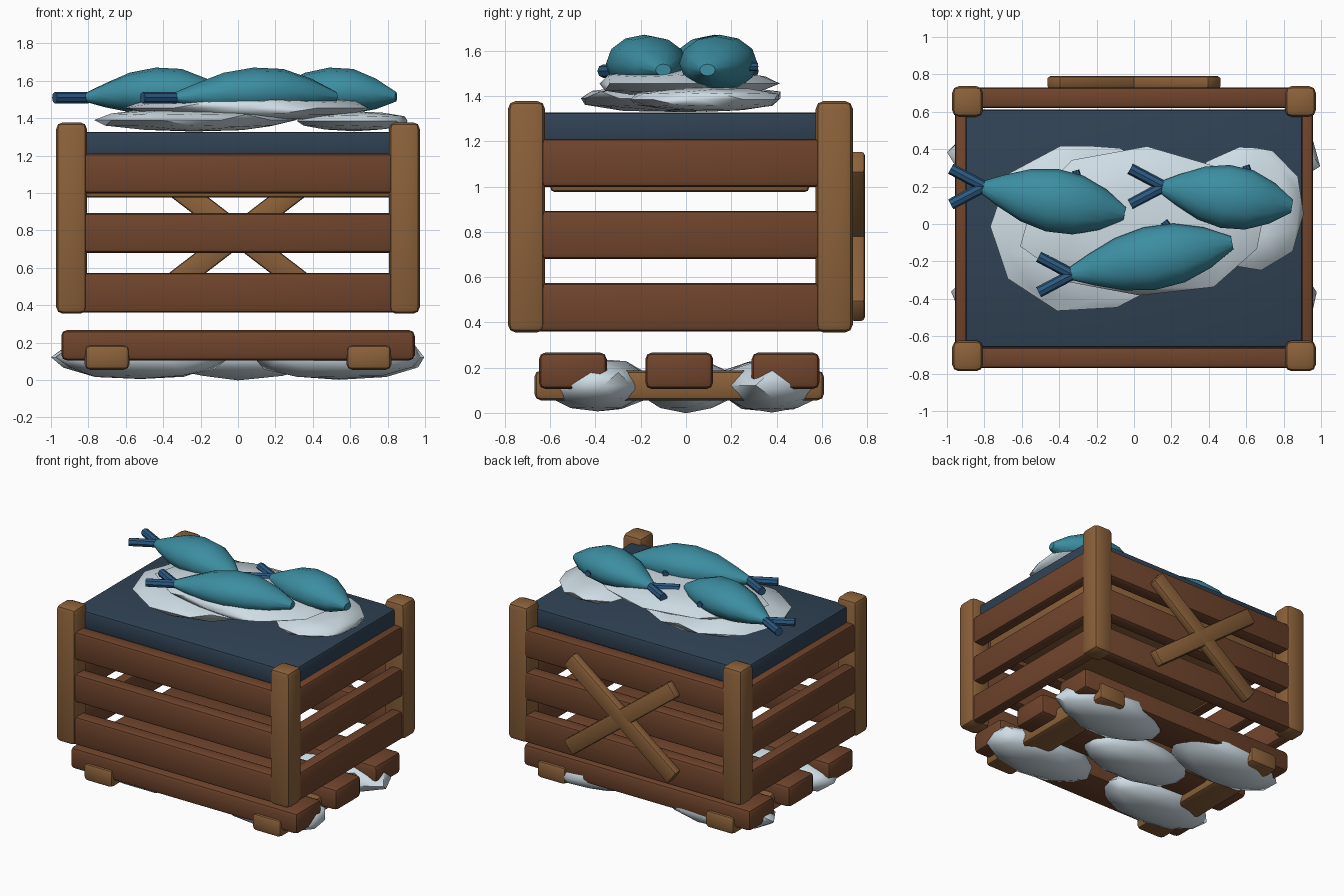
import bpy, bmesh, math, random
from mathutils import Vector, Matrix

if "Cube" in bpy.data.objects:
    bpy.data.objects.remove(bpy.data.objects["Cube"])

random.seed(4)


def mat(name, col):
    m = bpy.data.materials.new(name)
    m.diffuse_color = (*col, 1)
    m.use_nodes = True
    m.node_tree.nodes["Principled BSDF"].inputs["Base Color"].default_value = m.diffuse_color
    return m


SLAT = mat("dark_wood", (0.16, 0.058, 0.025))
POST = mat("light_wood", (0.26, 0.12, 0.042))
NAVY = mat("navy", (0.03, 0.055, 0.09))
ICE = mat("ice", (0.62, 0.72, 0.78))
TEAL = mat("teal", (0.045, 0.27, 0.36))
BLUE = mat("fin_blue", (0.025, 0.1, 0.22))


def add(name, bm, m, angle=40):
    bmesh.ops.recalc_face_normals(bm, faces=bm.faces)
    me = bpy.data.meshes.new(name)
    bm.to_mesh(me)
    bm.free()
    ob = bpy.data.objects.new(name, me)
    bpy.context.collection.objects.link(ob)
    me.materials.append(m)
    bpy.ops.object.select_all(action='DESELECT')
    ob.select_set(True)
    bpy.context.view_layer.objects.active = ob
    bpy.ops.object.shade_smooth_by_angle(angle=math.radians(angle))
    return ob


def board(name, x, y, z, m, bevel=0.022, tilt=0):
    """Rounded board from (min, max) ranges, optionally turned about y."""
    bm = bmesh.new()
    bmesh.ops.create_cube(bm, size=1)
    size = [b - a for a, b in (x, y, z)]
    bmesh.ops.scale(bm, vec=size, verts=bm.verts)
    bmesh.ops.bevel(bm, geom=bm.edges[:], offset=bevel, segments=2, profile=0.5, affect='EDGES')
    mid = Vector([(a + b) / 2 for a, b in (x, y, z)])
    bm.transform(Matrix.Translation(mid) @ Matrix.Rotation(tilt, 4, 'Y'))
    return add(name, bm, m)


def ice(name, c, r, turn=0):
    """Flattened low-poly lump of ice."""
    bm = bmesh.new()
    bmesh.ops.create_icosphere(bm, subdivisions=2, radius=1)
    for v in bm.verts:
        v.co *= random.uniform(0.93, 1.03)
    bm.transform(Matrix.Translation(c) @ Matrix.Diagonal((*r, 1)) @ Matrix.Rotation(turn, 4, 'Z'))
    return add(name, bm, ICE, 50)


def rod(name, a, b, r):
    a, b = Vector(a), Vector(b)
    d = b - a
    bm = bmesh.new()
    bmesh.ops.create_cone(bm, cap_ends=True, segments=8, radius1=r, radius2=r, depth=d.length)
    bm.transform(Matrix.Translation((a + b) / 2) @ d.to_track_quat('Z', 'Y').to_matrix().to_4x4())
    return add(name, bm, BLUE)


def fish(name, tail, nose):
    """Lathed body, forked tail and a small side fin."""
    tail, nose = Vector((*tail, 0)), Vector((*nose, 0))
    d = nose - tail
    side = Vector((-d.y, d.x, 0)).normalized()
    profile = [(0, .025, 1.51), (.15, .085, 1.522), (.32, .142, 1.538), (.5, .17, 1.545),
               (.68, .16, 1.545), (.85, .11, 1.53), (1, .035, 1.515)]
    bm = bmesh.new()
    n = 12
    rings = []
    for t, r, z in profile:
        c = tail + d * t
        rings.append([bm.verts.new(c + side * r * math.cos(k * math.tau / n)
                      + Vector((0, 0, z + 0.74 * r * math.sin(k * math.tau / n)))) for k in range(n)])
    for p, q in zip(rings, rings[1:]):
        for k in range(n):
            bm.faces.new((p[k], p[(k + 1) % n], q[(k + 1) % n], q[k]))
    bm.faces.new(rings[0])
    bm.faces.new(rings[-1])
    add(name + "_body", bm, TEAL, 50)
    root = tail + Vector((0.03, 0, 1.51))
    for s in (-1, 1):
        rod(name + "_tail", root, tail + Vector((-0.15, 0.095 * s, 1.51)), 0.03)
    f = tail + d * 0.66 + Vector((0, 0, 1.53))
    rod(name + "_fin", f + side * 0.12, f + side * 0.18 - d.normalized() * 0.03, 0.02)


# corner posts
for x in (-0.89, 0.89):
    for y in (-0.705, 0.655):
        board("corner_post", (x - .082, x + .082), (y - .082, y + .082), (.355, 1.378), POST, .035)

# slatted walls
for z in (0.36, 0.68, 0.998):
    zr = (z, z + .213)
    for y in (-0.77, 0.62):
        board("long_slat", (-.86, .86), (y, y + .11), zr, SLAT)
    for x in (-0.957, 0.867):
        board("short_slat", (x, x + .09), (-.68, .63), zr, SLAT)

# inner shelf and dark liner
board("inner_shelf", (-.84, .84), (-.6, .545), (.975, 1.2), POST)
board("liner", (-.9, .9), (-.66, .612), (1.19, 1.327), NAVY, .015)

# crossed brace on the back
for s in (-1, 1):
    board("back_brace", (-.545, .545), (.725, .79), (.72, .84), POST, .015, s * math.radians(37.5))

# pallet
for y in (-0.65, -0.18, 0.29):
    board("pallet_board", (-.945, .945), (y, y + .3), (.105, .267), SLAT, .03)
for x in (-0.82, 0.58):
    board("pallet_runner", (x, x + .24), (-.67, .61), (.055, .188), POST, .03)

# ice under the pallet
for x, y in ((-.52, -.38), (.54, -.39), (0, 0), (-.52, .37), (.54, .38)):
    ice("low_ice", (x, y, .122), (.47, .235, .122), random.uniform(0, 1))

# ice heap on top
ice("ice_left", (-.24, -.02, 1.39), (.54, .48, .065), .3)
ice("ice_middle", (.05, 0, 1.455), (.67, .41, .07), .6)
ice("ice_right", (.62, .09, 1.385), (.31, .35, .055), .2)

# fish
fish("fish_left", (-.83, .2), (-.05, .055))
fish("fish_right", (.13, .2), (.845, .095))
fish("fish_front", (-.36, -.27), (.525, -.1))
